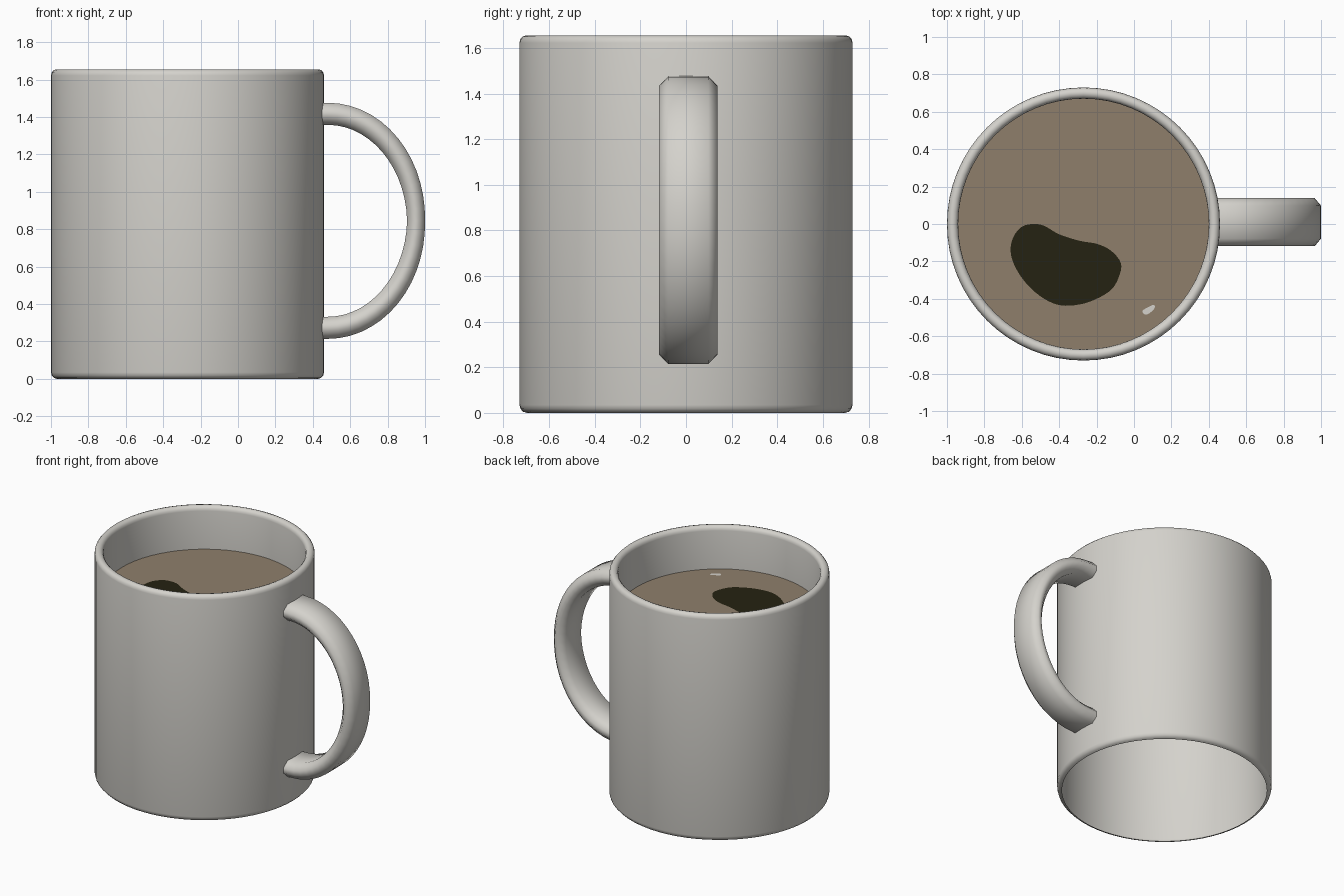
import bpy, bmesh, math
from mathutils import Vector

if "Cube" in bpy.data.objects:
    bpy.data.objects.remove(bpy.data.objects["Cube"])

CX, LIQUID_Z = -0.27, 1.342


def material(name, rgb):
    m = bpy.data.materials.new(name)
    m.diffuse_color = (*rgb, 1.0)
    m.use_nodes = True
    m.node_tree.nodes["Principled BSDF"].inputs["Base Color"].default_value = m.diffuse_color
    return m


ceramic = material("pale_ceramic", (0.66, 0.645, 0.605))
coffee = material("milky_coffee", (0.275, 0.212, 0.148))
dark = material("dark_coffee", (0.018, 0.016, 0.006))


def build(name, verts, faces, mat, smooth=False):
    me = bpy.data.meshes.new(name)
    me.from_pydata(verts, [], faces)
    me.materials.append(mat)
    for p in me.polygons:
        p.use_smooth = smooth
    ob = bpy.data.objects.new(name, me)
    bpy.context.collection.objects.link(ob)
    return ob


# Cup wall: lathed skin with rounded rim, lining down to the drink, open underneath
profile = [(0.697, 0), (0.714, 0.005), (0.726, 0.018), (0.73, 0.035),
           (0.73, 1.622), (0.727, 1.637), (0.716, 1.65), (0.70, 1.655),
           (0.684, 1.65), (0.673, 1.637), (0.67, 1.622), (0.67, 1.32)]
N, M = 64, len(profile)
verts, faces = [], []
for r, z in profile:
    for j in range(N):
        a = 2 * math.pi * j / N
        verts.append((CX + r * math.cos(a), r * math.sin(a), z))
for i in range(M - 1):
    for j in range(N):
        k = (j + 1) % N
        faces.append((i * N + j, i * N + k, (i + 1) * N + k, (i + 1) * N + j))
build("cup_wall", verts, faces, ceramic, True)

# Drink surface
disc = [(CX + 0.671 * math.cos(2 * math.pi * j / N),
         0.671 * math.sin(2 * math.pi * j / N), LIQUID_Z) for j in range(N)]
build("drink_surface", disc, [tuple(range(N))], coffee)


def patch(name, pts, z, mat, steps=4):
    """Flat plate with a smooth closed outline through pts."""
    out, n = [], len(pts)
    for i in range(n):
        p0, p1, p2, p3 = (Vector(pts[(i + d) % n]) for d in (-1, 0, 1, 2))
        for s in range(steps):
            t = s / steps
            q = 0.5 * (2 * p1 + (p2 - p0) * t + (2 * p0 - 5 * p1 + 4 * p2 - p3) * t * t
                       + (3 * p1 - p0 - 3 * p2 + p3) * t ** 3)
            out.append((q.x, q.y, z))
    ob = build(name, out, [tuple(range(len(out)))], mat)
    bm = bmesh.new()
    bm.from_mesh(ob.data)
    bmesh.ops.triangulate(bm, faces=bm.faces[:])
    for f in bm.faces:
        if f.normal.z < 0:
            f.normal_flip()
    bm.to_mesh(ob.data)
    bm.free()


# Dark kidney-shaped patch and a small pale fleck on the drink
patch("dark_patch", [(-0.60, -0.015), (-0.645, -0.07), (-0.66, -0.145), (-0.635, -0.23),
                     (-0.57, -0.325), (-0.48, -0.40), (-0.39, -0.435), (-0.29, -0.43),
                     (-0.20, -0.40), (-0.12, -0.35), (-0.08, -0.28), (-0.07, -0.21),
                     (-0.12, -0.145), (-0.195, -0.107), (-0.29, -0.09), (-0.40, -0.055),
                     (-0.48, -0.01), (-0.54, 0.0)], LIQUID_Z + 0.004, dark)
patch("pale_fleck", [(0.045, -0.465), (0.06, -0.485), (0.085, -0.475), (0.11, -0.45),
                     (0.105, -0.432), (0.075, -0.445)], LIQUID_Z + 0.004, ceramic)

# Handle: chamfered band swept along half an ellipse, with ends sunk in the wall
path = [(0.42, 1.42, 0, 1, 0.06)]
STEPS = 28
for i in range(STEPS + 1):
    a = math.pi / 2 - math.pi * i / STEPS
    c, s = math.cos(a), math.sin(a)
    n = Vector((c / 0.475, s / 0.575)).normalized()
    path.append((0.48 + 0.472 * c, 0.845 + 0.572 * s, n.x, n.y, 0.048 + 0.011 * abs(s)))
path.append((0.42, 0.27, 0, -1, 0.06))
path[0] = (0.42, 0.845 + 0.572, 0, 1, 0.059)
path[-1] = (0.42, 0.845 - 0.572, 0, -1, 0.059)

section = [(-0.088, 1), (0.088, 1), (0.128, 0.3), (0.128, -0.3),
           (0.088, -1), (-0.088, -1), (-0.128, -0.3), (-0.128, 0.3)]
K = len(section)
verts, faces = [], []
for x, z, nx, nz, h in path:
    for y, t in section:
        verts.append((x + nx * t * h, 0.01 + y, z + nz * t * h))
for i in range(len(path) - 1):
    for j in range(K):
        k = (j + 1) % K
        faces.append((i * K + j, (i + 1) * K + j, (i + 1) * K + k, i * K + k))
handle = build("handle", verts, faces, ceramic, True)
bm = bmesh.new()
bm.from_mesh(handle.data)
bmesh.ops.recalc_face_normals(bm, faces=bm.faces[:])
bm.to_mesh(handle.data)
bm.free()
